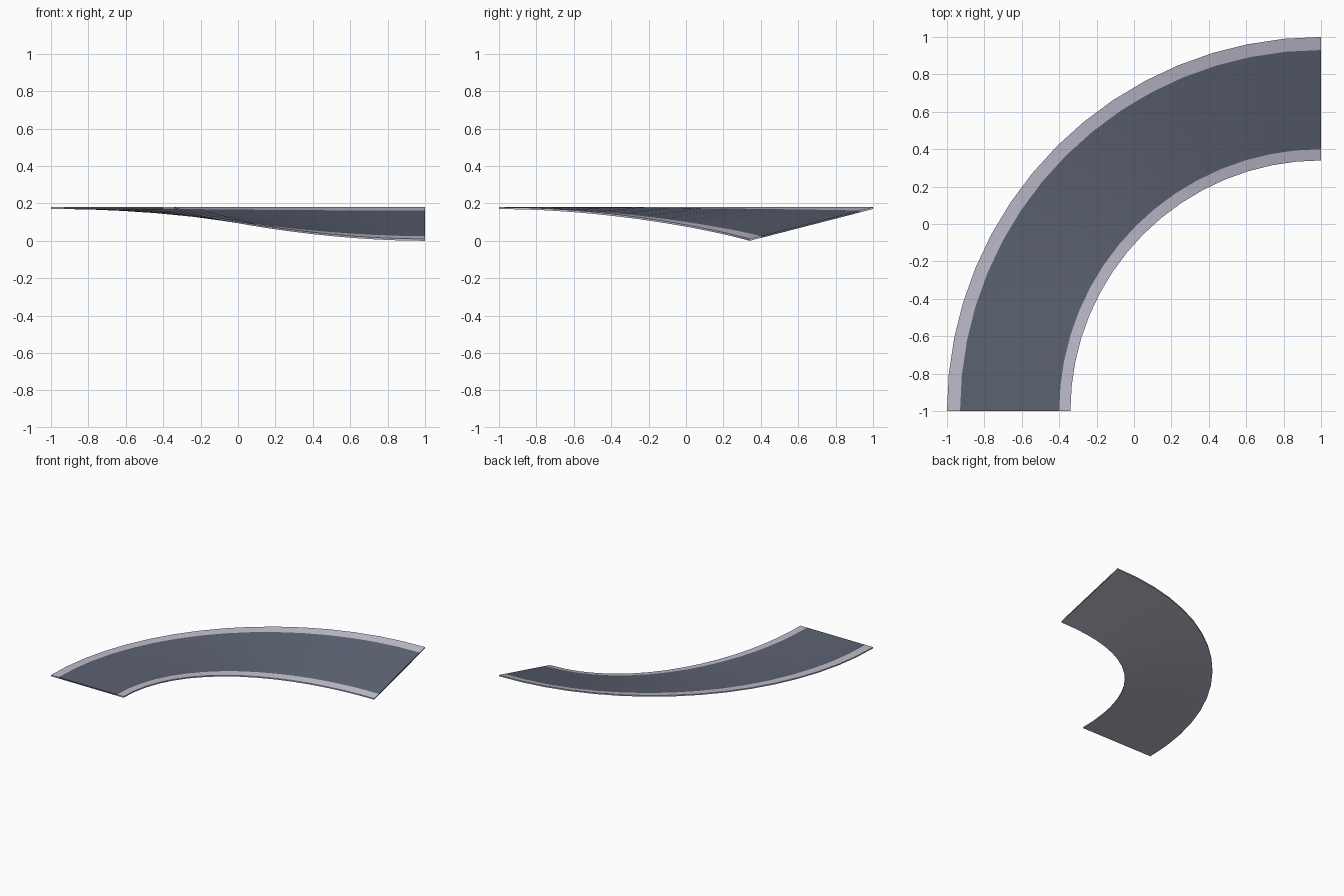
import bpy, bmesh, math

if "Cube" in bpy.data.objects:
    bpy.data.objects.remove(bpy.data.objects["Cube"])

SEGMENTS = 16
CENTRE = (1.0, -1.0)
RADII = [2.0, 1.93, 1.40, 1.34]      # outer edge, road edges, inner edge
TOP, THICK = 0.18, 0.01
DROP = TOP - THICK                   # how far the inner edge sinks at the banked end


def material(name, rgb):
    m = bpy.data.materials.new(name)
    m.diffuse_color = (*rgb, 1)
    m.use_nodes = True
    m.node_tree.nodes["Principled BSDF"].inputs["Base Color"].default_value = m.diffuse_color
    return m


def point(r, t, lower):
    # quarter turn; bank grows smoothly from flat to fully tilted
    a = t * math.pi / 2
    bank = t * t * (3 - 2 * t)
    z = TOP - DROP * bank * (RADII[0] - r) / (RADII[0] - RADII[-1]) - lower
    return (CENTRE[0] - r * math.cos(a), CENTRE[1] + r * math.sin(a), z)


# banked road corner: a closed cross-section swept round the bend
bm = bmesh.new()
rings = []
for i in range(SEGMENTS + 1):
    t = i / SEGMENTS
    section = [point(r, t, 0) for r in RADII] + [point(r, t, THICK) for r in reversed(RADII)]
    rings.append([bm.verts.new(p) for p in section])

n = len(rings[0])
for a, b in zip(rings, rings[1:]):
    for k in range(n):
        f = bm.faces.new((a[k], a[(k + 1) % n], b[(k + 1) % n], b[k]))
        f.material_index = 1 if k == 1 else 0    # middle top strip is asphalt

# end caps: asphalt in the middle, border at both sides
for ring in (rings[0], rings[-1]):
    for k in range(3):
        f = bm.faces.new((ring[k], ring[k + 1], ring[n - 2 - k], ring[n - 1 - k]))
        f.material_index = 1 if k == 1 else 0

bmesh.ops.recalc_face_normals(bm, faces=bm.faces)
mesh = bpy.data.meshes.new("banked_road_corner")
bm.to_mesh(mesh)
bm.free()
mesh.materials.append(material("border light grey", (0.515, 0.503, 0.604)))
mesh.materials.append(material("asphalt blue grey", (0.107, 0.122, 0.168)))

road = bpy.data.objects.new("banked_road_corner", mesh)
bpy.context.collection.objects.link(road)
bpy.context.view_layer.objects.active = road
road.select_set(True)
bpy.ops.object.shade_smooth_by_angle(angle=math.radians(30))
